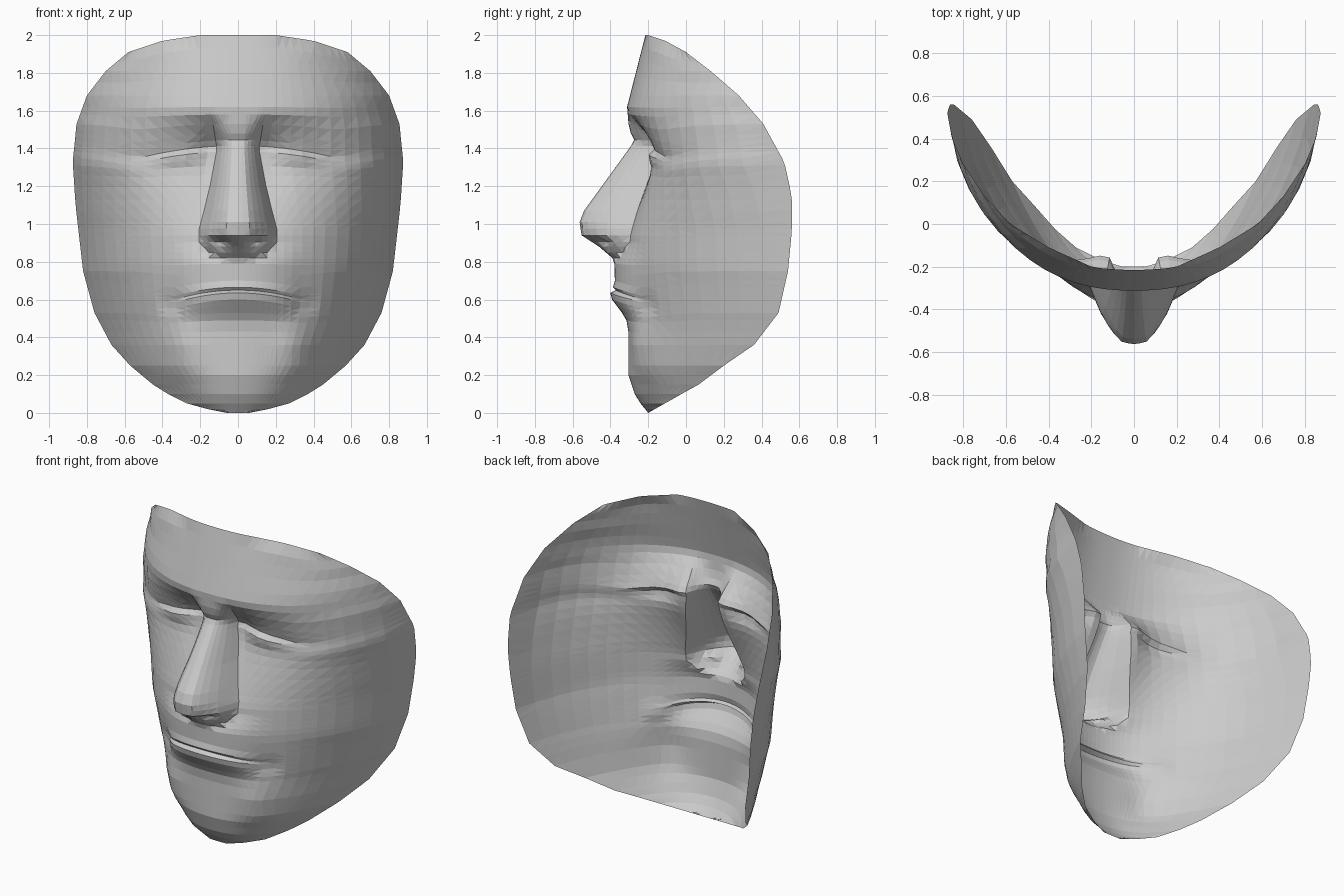
import bpy, bmesh, math

def curve(pts, v):
    """Piecewise-linear curve through (position, value) pairs."""
    if v <= pts[0][0]:
        return pts[0][1]
    for (a, p), (b, q) in zip(pts, pts[1:]):
        if v <= b:
            return p + (q - p) * (v - a) / (b - a)
    return pts[-1][1]

def bump(x, z, cx, cz, rx, rz):
    return math.exp(-((x - cx) / rx) ** 2 - ((z - cz) / rz) ** 2)

# outline of the mask: half width and rim depth by height, top edge by x
WIDTH = [(0, .06), (.02, .16), (.05, .27), (.1, .37), (.15, .45), (.25, .57), (.36, .67), (.53, .76),
         (.75, .82), (1.1, .86), (1.33, .875), (1.53, .855), (1.68, .80), (1.81, .70),
         (1.91, .58), (1.97, .40), (2, .20)]
RIM = [(0, -.2), (.02, -.165), (.05, -.11), (.1, -.02), (.15, .07), (.25, .2), (.36, .36), (.53, .49),
       (.75, .54), (.96, .56), (1.15, .56), (1.33, .52), (1.53, .41), (1.68, .28),
       (1.81, .13), (1.91, 0), (1.97, -.11), (2, -.2)]
TOP = [(.2, 2), (.4, 1.97), (.58, 1.91)]
# centre line without nose and lips
CENTRE = [(0, -.2), (.08, -.265), (.2, -.305), (.5, -.305), (.8, -.33), (1, -.31),
          (1.4, -.275), (1.56, -.30), (1.62, -.312), (2, -.215)]
# nose ridge, nose half width, nose cross-section
RIDGE = [(.78, -.37), (.82, -.39), (.88, -.46), (.94, -.553), (1.01, -.563), (1.07, -.54),
         (1.18, -.46), (1.44, -.272), (1.5, -.302), (1.62, -.312)]
NOSE_W = [(.78, .05), (.82, .09), (.865, .17), (.92, .195), (.97, .195), (1.05, .175), (1.2, .14),
          (1.4, .105), (1.5, .12), (1.62, .14)]
NOSE_X = [(0, 1), (.3, .97), (.5, .82), (.75, .55), (.95, .2), (1.06, 0)]
# lips, eye sockets
LIPS = [(.47, 0), (.52, -.025), (.6, -.078), (.635, -.085), (.65, -.055), (.665, -.068),
        (.7, -.055), (.8, -.05), (.9, 0)]
SOCKET_X = [(0, .1), (.16, .12), (.22, .1), (.3, .075), (.42, .055), (.54, .025), (.68, 0)]
SOCKET_Z = [(.95, 0), (1.1, .35), (1.25, .75), (1.35, .95), (1.43, 1), (1.5, .5), (1.58, 0)]

def round_off(k):
    return 1 - math.sqrt(max(0, 1 - k ** 2.3))

def depth(x, z):
    w, c = curve(WIDTH, z), curve(CENTRE, z)
    k = w / .878
    y = c + (curve(RIM, z) - c) * round_off(min(1, x / w) * k) / round_off(k)
    y += curve(SOCKET_X, x) * curve(SOCKET_Z, z)
    y -= .035 * bump(x, z, .3, 1.38, .14, .05)           # eyeball
    y += .015 * bump(x, z, .3, 1.415, .2, .014)          # lid crease
    y -= .04 * bump(x, z, .31, .33, .12, .16)            # chin corner
    y += .025 * bump(x, z, .34, .62, .06, .06)           # mouth corner
    y += curve(LIPS, z) * max(0, 1 - (x / .36) ** 2)
    if .78 < z < 1.62:
        n = curve(NOSE_X, x / curve(NOSE_W, z))
        y += min(0, curve(RIDGE, z) - y) * n
        y += .05 * bump(x, z, .095, .905, .04, .025)     # nostril
    return y

ROWS = [0, .02, .05, .1, .15, .2, .25, .36, .43, .49, .53, .57, .6, .635, .65, .665, .7,
        .75, .79, .82, .85, .88, .905, .94, .975, 1.01, 1.07, 1.13, 1.2, 1.26, 1.31, 1.35, 1.385,
        1.415, 1.445, 1.48, 1.53, 1.58, 1.62, 1.68, 1.75, 1.81, 1.86, 1.91]
NOSE_COLS = [0, .15, .3, .45, .6, .75, .88, 1]           # fractions of the nose half width
FACE_COLS = [.06, .13, .21, .3, .4, .5, .6, .7, .79, .87, .94, 1]   # from nose to rim

# half of the mask as a relief grid, mirrored across x
bm = bmesh.new()
grid = []
for zr in ROWS:
    w = curve(WIDTH, zr)
    inner = min(1.06 * curve(NOSE_W, max(zr, .93)), .28 * w)
    xs = [inner * u for u in NOSE_COLS] + [inner + (w - inner) * u for u in FACE_COLS]
    row = []
    for x in xs:
        # rows arch over the mouth and brow, and stretch up to the top edge
        drop = .05 * min(1, x / .33) ** 2 * bump(max(x, .33), zr, .33, .63, .15, .12)
        drop += .06 * min(1, x / .5) ** 2 * bump(max(x, .5), zr, .5, 1.42, .2, .13)
        lift = max(0, (zr - 1.68) / .23) * (curve(TOP, x) - 1.91)
        row.append(bm.verts.new((x, depth(x, zr + lift), zr + lift - drop)))
    grid.append(row)
for lo, hi in zip(grid, grid[1:]):
    for j in range(len(lo) - 1):
        bm.faces.new((lo[j], lo[j + 1], hi[j + 1], hi[j]))
bmesh.ops.triangulate(bm, faces=bm.faces[:])
mesh = bpy.data.meshes.new("face_mask")
bm.to_mesh(mesh)
bm.free()
mask = bpy.data.objects.new("face_mask", mesh)
bpy.context.collection.objects.link(mask)
mirror = mask.modifiers.new("mirror", 'MIRROR')
mirror.use_clip = True
